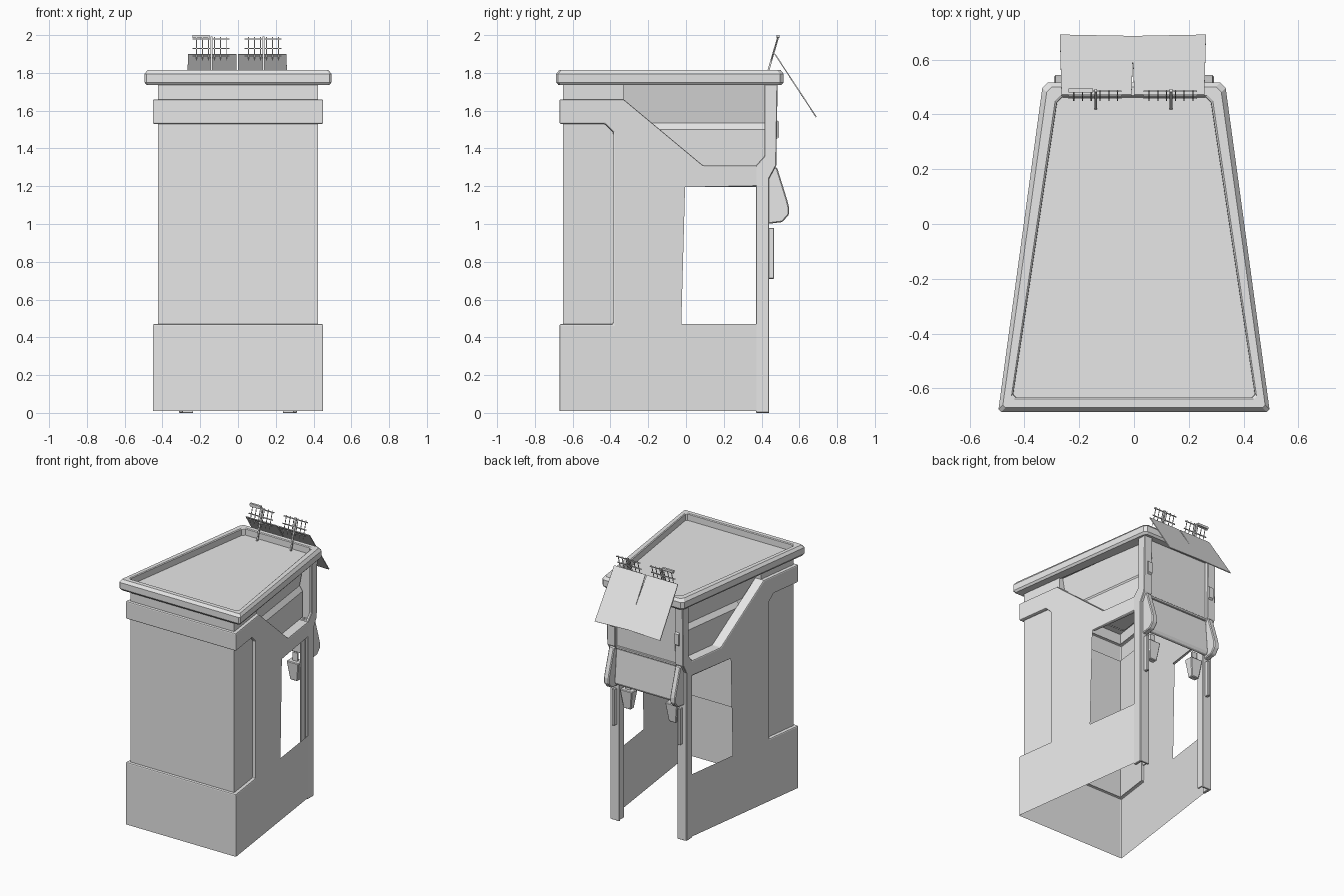
import bpy, bmesh, math
from mathutils import Vector

cube = bpy.data.objects.get("Cube")
if cube:
    bpy.data.objects.remove(cube, do_unlink=True)

grey = bpy.data.materials.new("plain light grey")
grey.use_nodes = True
COLOUR = (0.8, 0.8, 0.8, 1)
grey.diffuse_color = COLOUR
grey.node_tree.nodes["Principled BSDF"].inputs["Base Color"].default_value = COLOUR


def half_width(y):
    """Half width of the tapering cabinet at depth y."""
    return 0.452 - 0.135 * (y + 0.67)


def finish(name, bm, bevel=0, thick=0, segments=1):
    bmesh.ops.remove_doubles(bm, verts=bm.verts, dist=0.0005)
    bmesh.ops.recalc_face_normals(bm, faces=bm.faces)
    me = bpy.data.meshes.new(name)
    bm.to_mesh(me)
    bm.free()
    ob = bpy.data.objects.new(name, me)
    bpy.context.collection.objects.link(ob)
    me.materials.append(grey)
    if thick:
        m = ob.modifiers.new("Thickness", 'SOLIDIFY')
        m.thickness, m.offset, m.use_even_offset = thick, -1, True
    if bevel:
        m = ob.modifiers.new("Bevel", 'BEVEL')
        m.width, m.segments, m.limit_method = bevel, segments, 'ANGLE'
        m.angle_limit = math.radians(35)


def face(bm, pts):
    return bm.faces.new([bm.verts.new(p) for p in pts])


FRONT, INNER_FRONT, INSET = -.67, -.65, .025


def skin(name, side, bands, front, inset, returns=(), bevel=0):
    """Sheet wrapping both sides (outline in y, z) and the front (z bands).
    Returns are edge paths folded inward by a depth to close a recess."""
    bm = bmesh.new()
    x = half_width(front) - inset
    for s in (-1, 1):
        def outer(y, z):
            return (s * (half_width(y) - inset), y, z)
        face(bm, [outer(*p) for p in side])
        for depth, path in returns:
            def inner(y, z):
                y = max(y, INNER_FRONT)
                return (s * (half_width(y) - depth), y, z)
            for p, q in zip(path, path[1:]):
                face(bm, [outer(*p), outer(*q), inner(*q), inner(*p)])
    for a, b in bands:
        face(bm, [(-x, front, a), (x, front, a), (x, front, b), (-x, front, b)])
    # Ledges across the front join the folded side edges
    xi = half_width(INNER_FRONT) - INSET
    for depth, path in returns:
        for y, z in path:
            if y == FRONT:
                face(bm, [(-x, y, z), (x, y, z), (xi, INNER_FRONT, z), (-xi, INNER_FRONT, z)])
    finish(name, bm, bevel, 0, 2)


def prism(name, outline, x0, x1, bevel=0, mirror=False):
    """Outline in y, z stretched from x0 to x1, repeated on the other side if asked."""
    for s, label in ((1, "left_"), (-1, "right_")) if mirror else ((1, ""),):
        bm = bmesh.new()
        f = face(bm, [(s * x0, y, z) for y, z in outline])
        r = bmesh.ops.extrude_face_region(bm, geom=[f])
        vs = [v for v in r["geom"] if isinstance(v, bmesh.types.BMVert)]
        bmesh.ops.translate(bm, verts=vs, vec=(s * (x1 - x0), 0, 0))
        finish(label + name, bm, bevel)


def rect(y0, y1, z0, z1):
    return [(y0, z0), (y1, z0), (y1, z1), (y0, z1)]


# Outer shell: plinth, side walls with window gap, upper band
window = [(.375, .47), (-.025, .47), (-.005, 1.195), (.375, 1.195)]
slope = [(.375, 1.31), (.09, 1.31), (-.33, 1.66)]
recess = [(FRONT, 1.53), (-.43, 1.53), (-.385, 1.485), (-.385, .47), (FRONT, .47)]
DEEP = .07
skin("outer_shell",
     [(FRONT, .01), (.375, .01)] + window + slope + [(FRONT, 1.66)] + recess,
     [(.01, .47), (1.53, 1.66)], FRONT, 0,
     [(INSET, recess), (DEEP, slope), (.02, window[2:]),
      (INSET, [(-.33, 1.66), (FRONT, 1.66)])], .008)

# Recessed front column and neck below the rim
skin("front_column", [(INNER_FRONT, .47), (-.385, .47), (-.385, 1.485), (-.43, 1.53),
                      (INNER_FRONT, 1.53)], [(.47, 1.53)], INNER_FRONT, INSET)
skin("neck", rect(INNER_FRONT, -.33, 1.66, 1.745), [(1.66, 1.745)], INNER_FRONT, INSET,
     [(.08, [(-.33, 1.66), (-.33, 1.745)])])

# Recessed upper side panels with a shelf step
for s, label in ((1, "left"), (-1, "right")):
    bm = bmesh.new()
    steps = [(1.31, DEEP), (1.5, DEEP), (1.535, DEEP + .025), (1.745, DEEP - .015)]
    # Front edge of each strip stays hidden behind the slope
    for (za, ia), (zb, ib), y0 in zip(steps, steps[1:], (-.14, -.18, -.33)):
        y1 = .09 if za == steps[0][0] else y0
        face(bm, [(s * (half_width(y) - i), y, z)
                  for y, z, i in ((y1, za, ia), (.42, za, ia), (.42, zb, ib), (y0, zb, ib))])
    finish(label + "_upper_panel", bm)

# Top rim with sunken deck, as stacked outlines
bm = bmesh.new()
loops = []
for d, z in ((.085, 1.738), (.012, 1.735), (0, 1.75), (0, 1.795), (.016, 1.815),
             (.047, 1.815), (.053, 1.81), (.054, 1.765)):
    f, b, yf, yb, c, k = .495 - d, .335 - d, -.687 + d, .517 - d, .02, .01
    pts = [(-f + k, yf), (f - k, yf), (f, yf + k), (b, yb - c), (b - c, yb),
           (-b + c, yb), (-b, yb - c), (-f, yf + k)]
    loops.append([bm.verts.new((x, y, z)) for x, y in pts])
for lo, hi in zip(loops, loops[1:]):
    for i in range(len(lo)):
        j = (i + 1) % len(lo)
        bm.faces.new((lo[i], lo[j], hi[j], hi[i]))
bm.faces.new(loops[-1])
finish("top_rim", bm)

# Rear posts: cranked side plate, back flange, inner lip and upper jamb
prism("post_side", [(.37, 0), (.44, 0), (.44, 1.24), (.478, 1.31), (.485, 1.74),
                    (.415, 1.74), (.415, 1.36), (.37, 1.31)], .292, .312, .004, True)
prism("post_back", rect(.428, .44, 0, 1.3), .237, .305, .002, True)
prism("post_inner", rect(.385, .435, .01, 1.2), .237, .247, 0, True)
prism("jamb", [(.44, 1.24), (.478, 1.31), (.485, 1.74), (.44, 1.74)], .245, .3, .004, True)
prism("bracket", [(.43, 1.0), (.51, 1.01), (.545, 1.05), (.545, 1.09), (.535, 1.13),
                  (.482, 1.3), (.43, 1.3)], .25, .292, .006, True)
prism("handle", [(.48, 1.45), (.493, 1.46), (.493, 1.54), (.48, 1.55)], .25, .285, 0, True)
prism("post_strip", rect(.435, .467, .71, .98), .258, .28, .003, True)

# Rear display panel and near-upright control panel
prism("display_panel", rect(.44, .455, 1.29, 1.745), -.25, .25)
prism("display_sill", rect(.445, .465, 1.285, 1.305), -.25, .25, .004)
prism("control_panel", [(.445, 1.02), (.468, 1.02), (.478, 1.04), (.458, 1.285),
                        (.44, 1.285)], -.25, .25, .004)

# Hanging holsters under the control panel
for s, label in ((1, "left"), (-1, "right")):
    bm = bmesh.new()
    bmesh.ops.create_cube(bm, size=1)
    for v in bm.verts:
        low = v.co.z < 0
        v.co = Vector((s * .185 + v.co.x * (.06 if low else .1),
                       .405 + v.co.y * (.04 if low else .07), .84 if low else .98))
    finish(label + "_holster", bm, .005)
    prism(label + "_hanger", rect(.4, .415, .97, 1.04), s * .185 - .02, s * .185 + .02)

# Tilted rear canopy plates, meeting below a narrow slot
for s, label in ((1, "left"), (-1, "right")):
    bm = bmesh.new()
    face(bm, [(s * x - .004, y, z) for x, y, z in
              ((.005, .468, 1.898), (.261, .468, 1.898), (.267, .687, 1.565),
               (0, .682, 1.572), (0, .6, 1.697))])
    finish(label + "_canopy", bm, 0, .006)


def rod(bm, a, b, r):
    """Thin square rod between two points."""
    a, b = Vector(a), Vector(b)
    d = b - a
    q = d.to_track_quat('Z', 'Y')
    for v in bmesh.ops.create_cube(bm, size=1)["verts"]:
        v.co = (a + b) / 2 + q @ Vector((v.co.x * r, v.co.y * r, v.co.z * d.length))


def lean(z):
    return .437 + (z - 1.815) * .29


# Grid aerials on leaning masts
for label, cx in (("right", -.14), ("left", .135)):
    bm = bmesh.new()
    rod(bm, (cx, lean(1.77), 1.77), (cx, lean(1.99), 1.99), .01)
    for z in (1.89, 1.93, 1.98):
        rod(bm, (cx - .1, lean(z), z), (cx + .095, lean(z), z), .006)
    for i in range(6):
        x = cx - .08 + i * .032
        rod(bm, (x, lean(1.865), 1.865), (x, lean(1.99), 1.99), .004)
    if cx < 0:
        rod(bm, (cx - .1, lean(1.99), 1.992), (cx - .01, lean(1.99), 1.992), .016)
    finish(label + "_aerial", bm)
